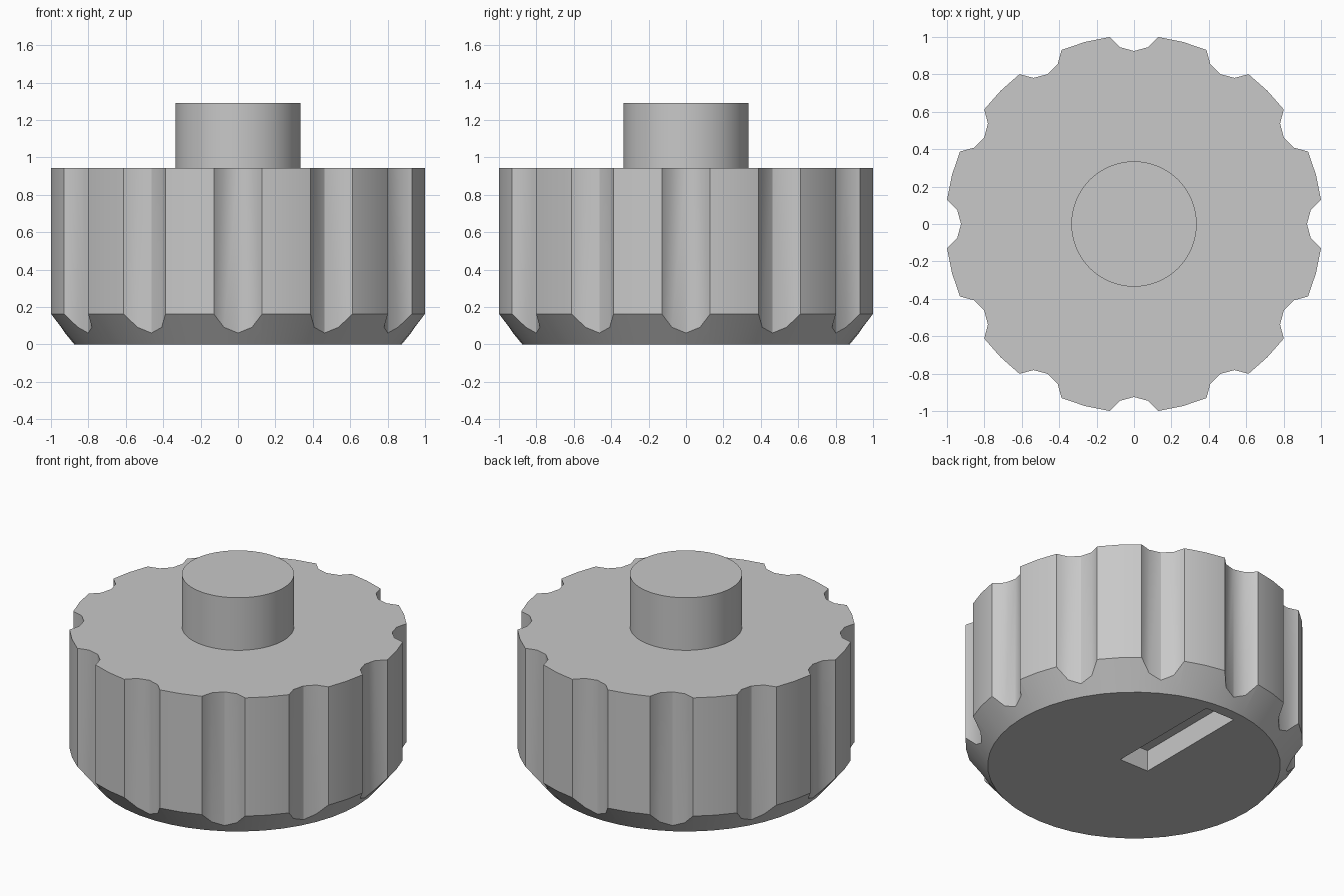
import bpy, bmesh
from math import cos, sin, pi, radians

cube = bpy.data.objects.get("Cube")
if cube:
    bpy.data.objects.remove(cube, do_unlink=True)

GREY = 0.58
mat = bpy.data.materials.new("light grey")
mat.use_nodes = True
mat.diffuse_color = (GREY, GREY, GREY, 1)
mat.node_tree.nodes["Principled BSDF"].inputs["Base Color"].default_value = (GREY, GREY, GREY, 1)


def add_object(name, bm):
    bmesh.ops.recalc_face_normals(bm, faces=bm.faces)
    mesh = bpy.data.meshes.new(name)
    bm.to_mesh(mesh)
    bm.free()
    mesh.materials.append(mat)
    obj = bpy.data.objects.new(name, mesh)
    bpy.context.collection.objects.link(obj)
    return obj


def lathe(name, profile, sides):
    """Closed solid of revolution from (radius, height) rings."""
    bm = bmesh.new()
    rings = [[bm.verts.new((r * cos(2 * pi * i / sides), r * sin(2 * pi * i / sides), z))
              for i in range(sides)] for r, z in profile]
    for low, high in zip(rings, rings[1:]):
        for i in range(sides):
            j = (i + 1) % sides
            bm.faces.new((low[i], low[j], high[j], high[i]))
    bm.faces.new(rings[0])
    bm.faces.new(rings[-1])
    return add_object(name, bm)


def prism(bm, outline, z0, z1):
    """Extrude a flat outline between two heights."""
    face = bm.faces.new([bm.verts.new((x, y, z0)) for x, y in outline])
    top = bmesh.ops.extrude_face_region(bm, geom=[face])["geom"]
    verts = [v for v in top if isinstance(v, bmesh.types.BMVert)]
    bmesh.ops.translate(bm, verts=verts, vec=(0, 0, z1 - z0))


def cut(target, cutter):
    cutter.hide_render = True
    mod = target.modifiers.new("cut", "BOOLEAN")
    mod.operation = "DIFFERENCE"
    mod.solver = "EXACT"
    mod.object = cutter
    bpy.context.view_layer.objects.active = target
    bpy.ops.object.modifier_apply(modifier=mod.name)
    bpy.data.objects.remove(cutter, do_unlink=True)


def smooth(obj):
    bpy.ops.object.select_all(action="DESELECT")
    obj.select_set(True)
    bpy.context.view_layer.objects.active = obj
    bpy.ops.object.shade_smooth_by_angle(angle=radians(35))


# Knob body with chamfered lower rim
body = lathe("knob_body", [(0.875, 0), (1.008, 0.163), (1.008, 0.943)], 48)

# Twelve grip flutes around the side
bm = bmesh.new()
for k in range(12):
    a = k * pi / 6
    cx, cy = 1.075 * cos(a), 1.075 * sin(a)
    prism(bm, [(cx + 0.15 * cos(a + i * pi / 6), cy + 0.15 * sin(a + i * pi / 6))
               for i in range(12)], -0.2, 1.2)
cut(body, add_object("flute_cutter", bm))

# Pointer slot in the underside
bm = bmesh.new()
prism(bm, [(-0.106, 0), (0.106, 0), (0.106, 0.8), (-0.106, 0.8)], -0.2, 0.14)
cut(body, add_object("slot_cutter", bm))
smooth(body)

# Central shaft
smooth(lathe("shaft", [(0.335, 0.93), (0.335, 1.29)], 64))
